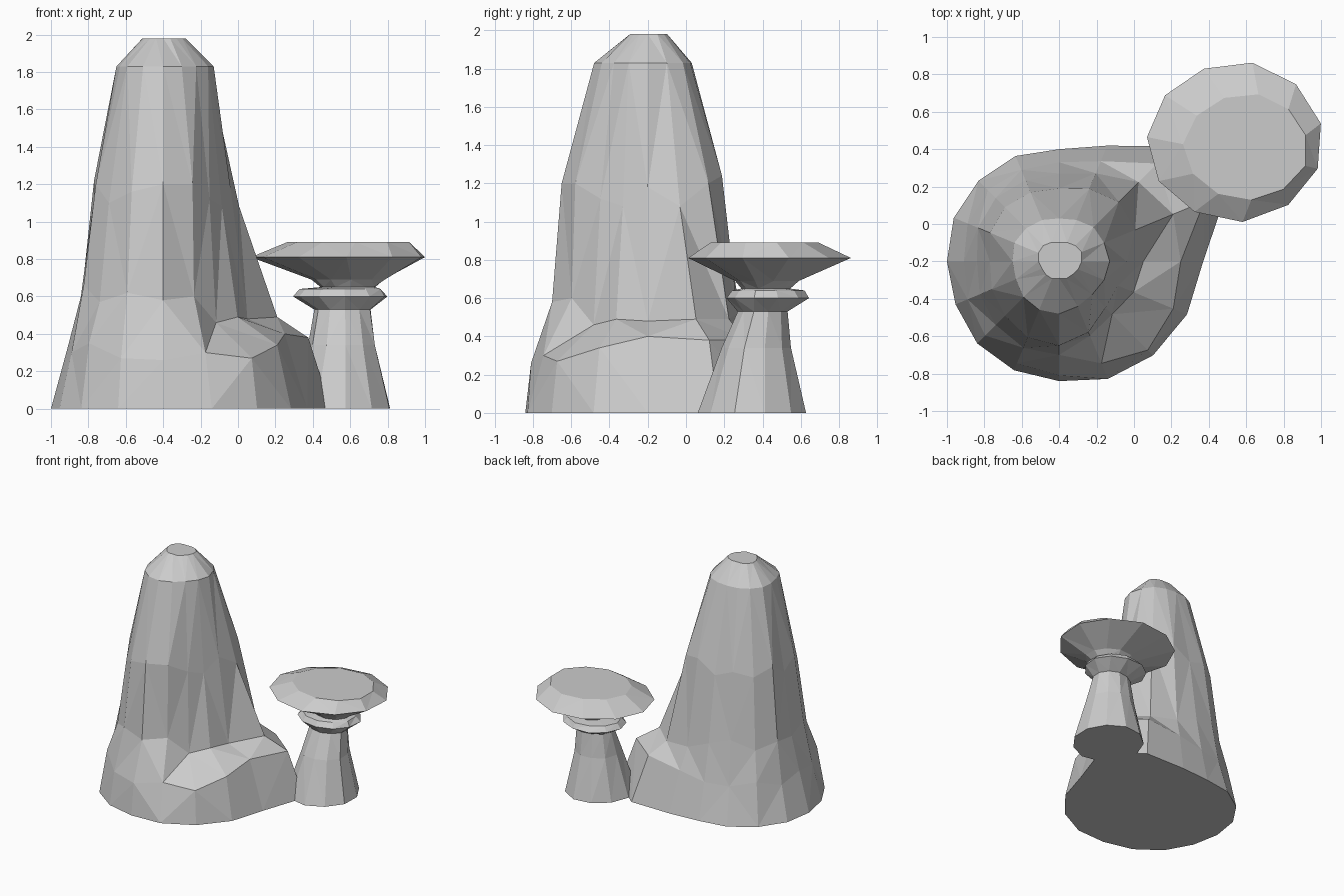
import bpy, bmesh, math, random

if "Cube" in bpy.data.objects:
    bpy.data.objects.remove(bpy.data.objects["Cube"])

random.seed(4)


def loft(name, rings):
    """Skin a stack of closed rings, cap both ends, split sides into facets."""
    bm = bmesh.new()
    loops = [[bm.verts.new(p) for p in ring] for ring in rings]
    n = len(loops[0])
    for a, b in zip(loops, loops[1:]):
        for i in range(n):
            j = (i + 1) % n
            bm.faces.new((a[i], a[j], b[j], b[i]))
    bm.faces.new(loops[0][::-1])
    bm.faces.new(loops[-1])
    bmesh.ops.triangulate(bm, faces=bm.faces[:], quad_method='SHORT_EDGE')
    bmesh.ops.recalc_face_normals(bm, faces=bm.faces)
    mesh = bpy.data.meshes.new(name)
    bm.to_mesh(mesh)
    bm.free()
    obj = bpy.data.objects.new(name, mesh)
    bpy.context.collection.objects.link(obj)
    return obj


def polar_ring(radii, heights, cx=-0.40, cy=-0.20):
    """Ring from radii in hundredths, counter-clockwise from +x."""
    n = len(radii)
    if not isinstance(heights, list):
        heights = [heights] * n
    return [(cx + r / 100 * math.cos(math.tau * i / n),
             cy + r / 100 * math.sin(math.tau * i / n), z)
            for i, (r, z) in enumerate(zip(radii, heights))]


def oval_ring(cx, cy, rx, ry, z, wobble, n=11):
    """Slightly irregular oval ring."""
    pts = []
    for i in range(n):
        a = math.tau * (i + 0.4) / n
        k = 1 + random.uniform(-wobble, wobble)
        pts.append((cx + rx * k * math.cos(a), cy + ry * k * math.sin(a), z))
    return pts


# Tall spire with a sloping ledge that runs into the mushroom's foot
ledge_z = [.40, .38, .38, .34, .30, .30, .34, .28, .33, .30, .35, .27, .26, .30, .27, .34]
foot_z = [.48, .49, .49, .52, .60, .66, .58, .62, .60, .66, .57, .62, .58, .60, .46, .49]
waist_z = [1.18, 1.08, 1.20, 1.24, 1.14, 1.20, 1.16, 1.22, 1.12, 1.20, 1.10, 1.16, 1.20, 1.20, 1.12, 1.08]
spire = loft("rock_spire", [
    polar_ring([77, 97, 87, 67, 60, 61, 61, 61, 60, 60, 62, 63, 64, 68, 71, 74], 0),
    polar_ring([65, 84, 74, 58, 53, 53, 54, 53, 51, 53, 56, 59, 61, 59, 67, 66], ledge_z),
    polar_ring([45, 66, 60, 51, 47, 47, 48, 47, 44, 46, 48, 50, 50, 43, 40, 43], foot_z),
    polar_ring([36, 44, 45, 42, 39, 40, 41, 40, 37, 39, 41, 44, 45, 41, 35, 34], waist_z),
    polar_ring([27, 26, 26, 24, 23, 24, 25, 26, 25, 25, 27, 28, 28, 26, 25, 26], 1.83),
    polar_ring([12, 13, 12, 11, 10, 11, 12, 12, 11, 10, 10, 10, 9, 10, 10, 11], 1.98),
])

# Balanced mushroom rock: flared stem, collar, pinched neck, wide flat cap
mushroom = loft("mushroom_rock", [oval_ring(*r) for r in (
    (.55, .35, .275, .285, 0, .03),
    (.56, .37, .18, .19, .34, .05),
    (.56, .40, .15, .13, .53, .04),
    (.55, .43, .25, .22, .60, .03),
    (.55, .43, .22, .19, .64, .03),
    (.59, .42, .15, .13, .65, .03),
    (.59, .42, .20, .17, .69, .04),
    (.54, .44, .465, .425, .81, .015),
    (.60, .41, .33, .29, .89, .03),
)])

# Fuse both rocks into one skin with a shared base
fuse = spire.modifiers.new("fuse", 'BOOLEAN')
fuse.operation, fuse.solver, fuse.object = 'UNION', 'EXACT', mushroom
bpy.context.view_layer.objects.active = spire
bpy.ops.object.modifier_apply(modifier=fuse.name)
bpy.data.objects.remove(mushroom)
spire.name = "rock_formation"
